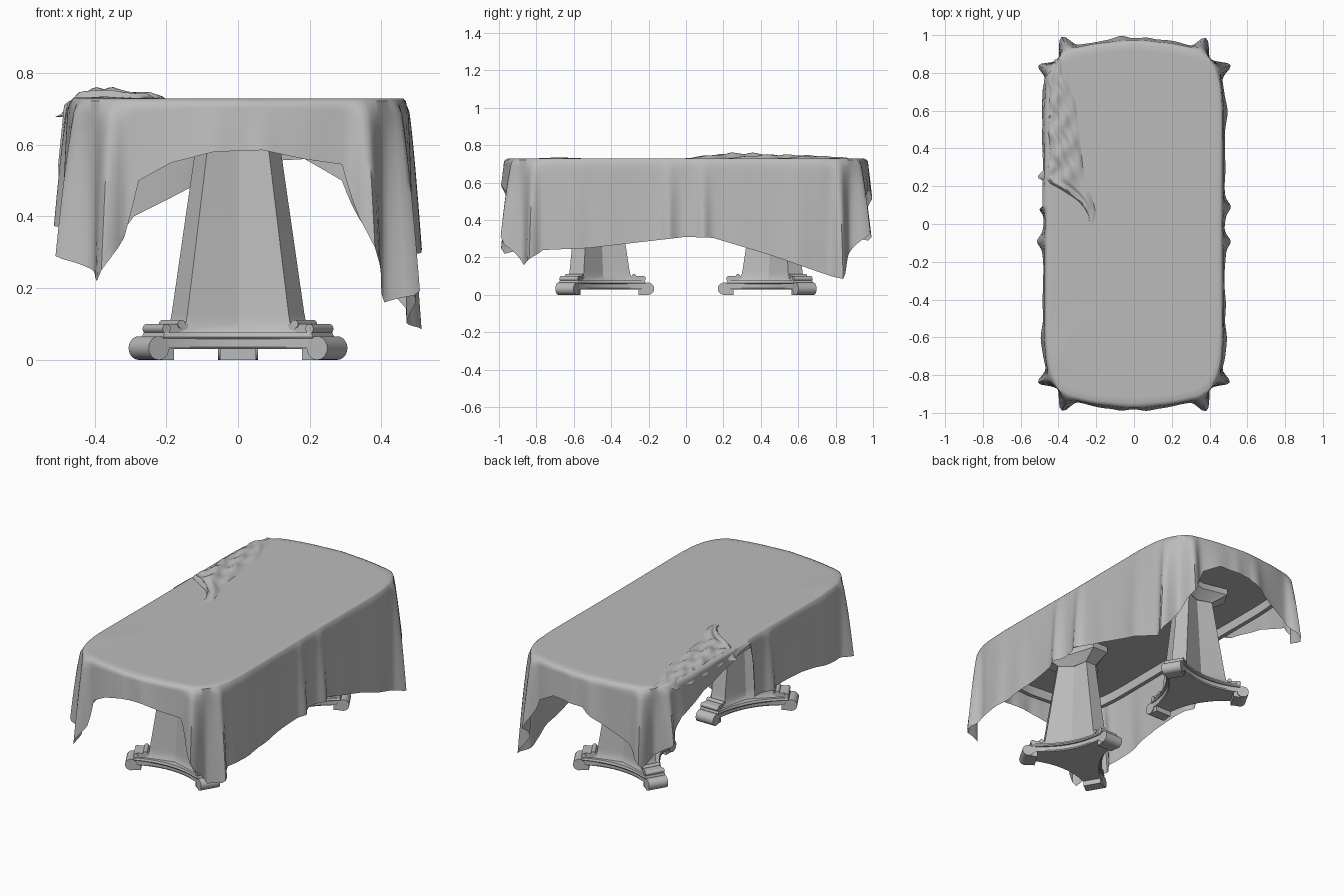
import bpy, bmesh, math
from mathutils import Vector, Matrix

old = bpy.data.objects.get("Cube")
if old:
    bpy.data.objects.remove(old, do_unlink=True)

grey = bpy.data.materials.new("plain_grey")
grey.use_nodes = True
grey.diffuse_color = (0.5, 0.5, 0.5, 1)
bsdf = next(n for n in grey.node_tree.nodes if n.type == 'BSDF_PRINCIPLED')
bsdf.inputs["Base Color"].default_value = grey.diffuse_color
bsdf.inputs["Roughness"].default_value = 0.8


def finish(bm, name, angle=30, normals=True):
    if normals:
        bmesh.ops.recalc_face_normals(bm, faces=bm.faces)
    mesh = bpy.data.meshes.new(name)
    bm.to_mesh(mesh)
    bm.free()
    mesh.materials.append(grey)
    obj = bpy.data.objects.new(name, mesh)
    bpy.context.collection.objects.link(obj)
    bpy.ops.object.select_all(action='DESELECT')
    obj.select_set(True)
    bpy.context.view_layer.objects.active = obj
    bpy.ops.object.shade_smooth_by_angle(angle=math.radians(angle))
    return obj


def loft(bm, rings, caps=True, closed=True):
    rows = [[bm.verts.new(p) for p in ring] for ring in rings]
    n = len(rows[0])
    for a, b in zip(rows, rows[1:]):
        for i in range(n if closed else n - 1):
            j = (i + 1) % n
            bm.faces.new((a[i], a[j], b[j], b[i]))
    if caps:
        bm.faces.new(rows[0][::-1])
        bm.faces.new(rows[-1])
    return rows


def lerp_keys(keys, u):
    for a, b in zip(keys, keys[1:]):
        if u <= b[0]:
            f = (u - a[0]) / (b[0] - a[0])
            return [p + (q - p) * f for p, q in zip(a[1:], b[1:])]
    return keys[-1][1:]


# Outline of the table: one quarter, mirrored by quadrant
QUARTER = [Vector(p) for p in ((.465, 0), (.468, .6), (.46, .74), (.43, .84),
                               (.37, .915), (.2, .95), (0, .968))]
LENGTHS = [0]
for a, b in zip(QUARTER, QUARTER[1:]):
    LENGTHS.append(LENGTHS[-1] + (b - a).length)
QKEYS = [(l / LENGTHS[-1], p.x, p.y) for l, p in zip(LENGTHS, QUARTER)]


def quarter_pos(u):
    q, f = int(u) % 4, u - int(u)
    return (1 - f if q % 2 else f), (1 if q in (0, 3) else -1), (1 if q < 2 else -1)


def outline(u):
    v, sx, sy = quarter_pos(u)
    pts = [lerp_keys(QKEYS, min(1, max(0, v + d))) for d in (-.03, -.015, 0, .015, .03)]
    return Vector((sx * sum(p[0] for p in pts) / 5, sy * sum(p[1] for p in pts) / 5))


STEPS = 400
US = [4 * i / STEPS for i in range(STEPS)]
RIM = [outline(u) for u in US]
NORMALS = []
for i in range(STEPS):
    t = RIM[(i + 2) % STEPS] - RIM[i - 2]
    NORMALS.append(Vector((t.y, -t.x)).normalized())

# Cloth: hem height around the outline, starting at the middle of the left side
HEM = [(0, .31), (.11, .305), (.35, .21), (.62, .085), (.66, .2), (.73, .33), (.78, .5),
       (.86, .56), (1, .55), (1.13, .46), (1.22, .4), (1.28, .29), (1.34, .34), (1.38, .4),
       (1.45, .52), (1.6, .6), (1.8, .66), (1.86, .7), (1.93, .71), (1.95, .38), (2.3, .36),
       (2.55, .3), (2.62, .29), (2.66, .26), (2.72, .22), (2.76, .34), (2.79, .5), (2.86, .55),
       (2.95, .58), (3.05, .585), (3.14, .56), (3.22, .545), (3.25, .4), (3.28, .27),
       (3.33, .16), (3.37, .18), (3.42, .24), (3.6, .25), (4, .31)]
FOLDS = ((.62, .06, .022), (.73, .06, .022), (.675, -.02, .02), (.07, .026, .025),
         (.95, .012, .03), (.45, .006, .04), (.27, -.006, .05))


def pleat(u):
    v = quarter_pos(u)[0]
    return sum(h * math.exp(-((v - c) / w) ** 2) for c, h, w in FOLDS)


def top_height(p):
    crease = math.exp(-((p.x + .36 + .3 * (p.y + .68)) / .1) ** 2 - ((p.y + .68) / .07) ** 2)
    return .729 + .006 * crease


bm = bmesh.new()
rings = []
for k in (.1, .3, .5, .7, .85, .95, .985):
    rings.append([(p.x * k, p.y * k, top_height(p * k)) for p in RIM])
rings.append([(p.x, p.y, .722) for p in RIM])
ROWS = 14
for r in range(1, ROWS + 1):
    s = r / ROWS
    ring = []
    for u, p, n in zip(US, RIM, NORMALS):
        drop = .722 - lerp_keys(HEM, u)[0]
        reach = min(1, drop / .2)
        ripple = .004 * math.sin(u * 31) * s
        q = p + n * (.006 + .012 * s + reach * (pleat(u) * s ** .6 + ripple))
        ring.append((q.x, q.y, .722 - drop * s))
    rings.append(ring)
rows = loft(bm, rings, caps=False)
bm.faces.new(rows[0])
finish(bm, "table_cloth", 50)

# Gathered part of the cloth lying on the top: y, left edge, right edge, height
GATHER = [(.03, -.26, -.23, .004), (.1, -.31, -.2, .018), (.17, -.43, -.22, .025),
          (.23, -.5, -.25, .03), (.3, -.48, -.27, .03), (.4, -.47, -.28, .028),
          (.5, -.475, -.29, .022), (.65, -.475, -.31, .018), (.75, -.47, -.34, .015),
          (.87, -.42, -.38, .004)]
bm = bmesh.new()
rings = []
for i in range(57):
    y = .03 + .015 * i
    xl, xr, h = lerp_keys(GATHER, y)
    xl += .012 * math.sin(y * 47)
    ring = []
    for j in range(17):
        c = j / 16
        x = xl + (xr - xl) * c
        bell = math.sin(math.pi * c) ** .6
        rumple = .65 + .35 * math.sin(13 * c + 24 * y) + .15 * math.sin(9 * c - 41 * y)
        sag = .05 * max(0, min(1, (-.445 - x) / .04))
        ring.append((x, y - .12 * (c - .5) * (y < .3) * (.3 - y) / .27,
                     .728 + h * bell * rumple - sag))
    rings.append(ring)
loft(bm, rings, caps=False, closed=False)
finish(bm, "gathered_cloth", 60)


# Wooden top and the apron below it
def slab(name, scale, inset, low, high):
    bm = bmesh.new()
    pts = [p * scale - n * inset for p, n in zip(RIM[::4], NORMALS[::4])]
    loft(bm, [[(p.x, p.y, z) for p in pts] for z in (low, high)])
    return finish(bm, name)


slab("table_top", 1, .008, .685, .716)

bm = bmesh.new()
rings = []
for inset, z in ((.05, .69), (.05, .63), (.075, .63), (.075, .69), (.05, .69)):
    rings.append([(p.x - n.x * inset, p.y - n.y * inset, z)
                  for p, n in zip(RIM[::4], NORMALS[::4])])
loft(bm, rings, caps=False)
bmesh.ops.remove_doubles(bm, verts=bm.verts, dist=1e-5)
finish(bm, "apron")


# Three-armed section: arm reach, half width of the arm end, radius at the hollow
def tri_section(reach, half, hollow, z, parts):
    pts = []
    for k in range(3):
        rot = Matrix.Rotation(math.radians(90 + 120 * k), 2)
        nxt = Matrix.Rotation(math.radians(210 + 120 * k), 2)
        mid = Matrix.Rotation(math.radians(150 + 120 * k), 2) @ Vector((hollow, 0))
        a, b = rot @ Vector((reach, half)), nxt @ Vector((reach, -half))
        c = 2 * mid - (a + b) / 2
        for i in range(parts + 1):
            t = i / parts
            p = a * (1 - t) ** 2 + c * 2 * t * (1 - t) + b * t * t
            pts.append((p.x, p.y, z))
    return pts


def tri_loft(name, sections, parts, place):
    bm = bmesh.new()
    loft(bm, [tri_section(*s, parts) for s in sections])
    bm.transform(place)
    finish(bm, name)


def arm_roll(bm, reach, z, radius, width, arm):
    turn = arm @ Matrix.Translation((reach, 0, z)) @ Matrix.Rotation(math.pi / 2, 4, 'X')
    bmesh.ops.create_cone(bm, cap_ends=True, segments=20, radius1=radius, radius2=radius,
                          depth=width, matrix=turn)


def arm_block(bm, r0, r1, z0, z1, width, arm):
    size = Matrix.Diagonal((r1 - r0, width, z1 - z0, 1))
    spot = Matrix.Translation(((r0 + r1) / 2, 0, (z0 + z1) / 2))
    bmesh.ops.create_cube(bm, size=1, matrix=arm @ spot @ size)


for side, turn in (("front", 0), ("back", math.pi)):
    place = Matrix.Rotation(turn, 4, 'Z') @ Matrix.Translation((0, -.49, 0))
    tri_loft(side + "_column", [(.225, .05, .105, .074), (.205, .048, .1, .085),
                                (.193, .045, .095, .105), (.188, .044, .092, .13),
                                (.113, .033, .055, .62)], 2, place)
    tri_loft(side + "_column_head", [(.115, .035, .06, .6), (.2, .05, .11, .65),
                                     (.2, .05, .11, .686)], 2, place)
    tri_loft(side + "_base", [(.28, .05, .125, .03), (.285, .053, .13, .036),
                              (.285, .053, .13, .06)], 10, place)
    tri_loft(side + "_base_moulding", [(.27, .058, .14, .058), (.275, .06, .145, .064),
                                       (.27, .058, .14, .076)], 10, place)
    # Scrolled feet and the small scrolls above them
    bm = bmesh.new()
    for k in range(3):
        arm = place @ Matrix.Rotation(math.radians(90 + 120 * k), 4, 'Z')
        arm_roll(bm, .287, .033, .033, .112, arm)
        arm_block(bm, .235, .287, 0, .034, .1, arm)
        arm_roll(bm, .262, .087, .013, .112, arm)
        arm_block(bm, .19, .262, .076, .1, .1, arm)
        arm_roll(bm, .212, .1, .012, .106, arm)
    finish(bm, side + "_feet")
